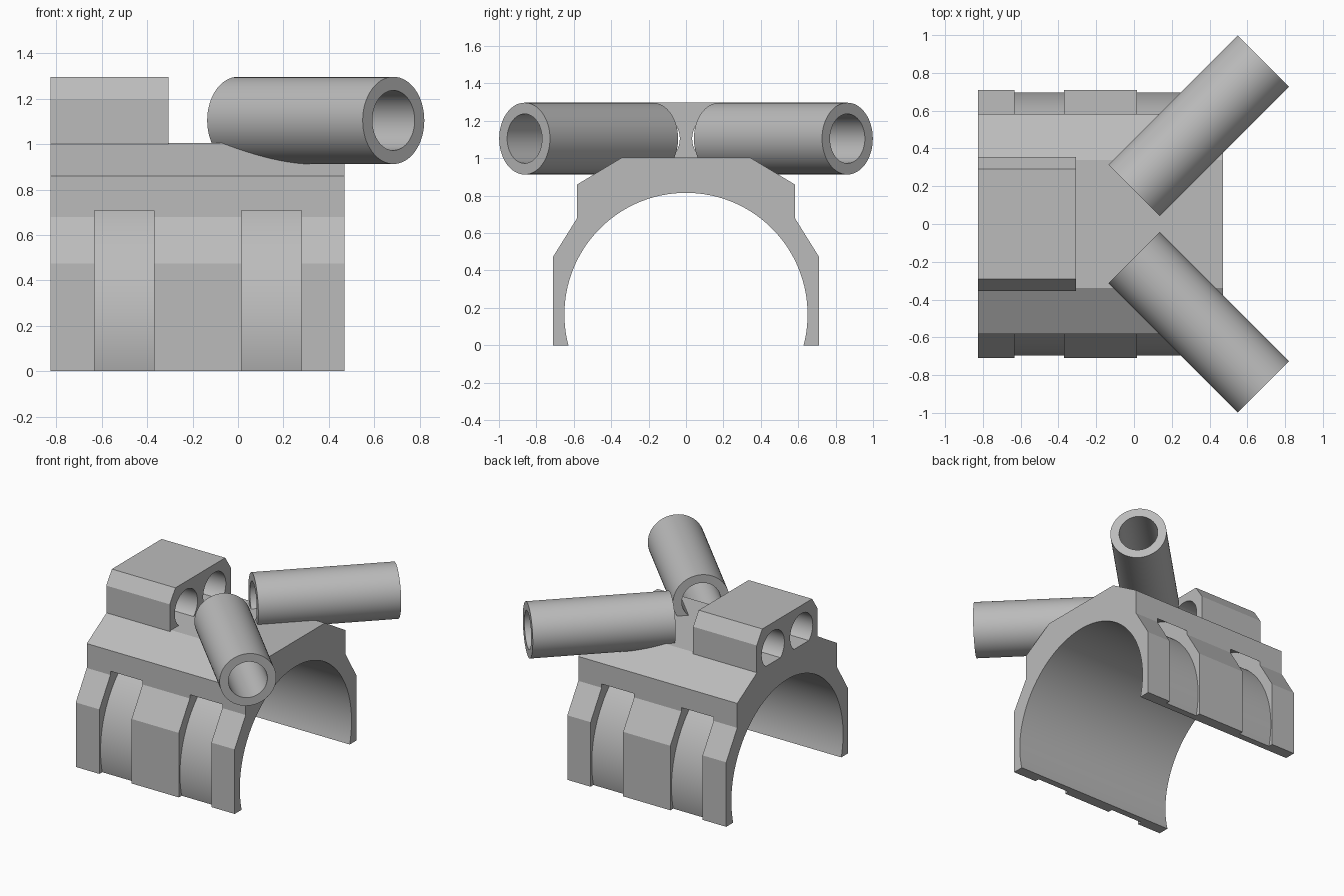
import bpy
import bmesh
from math import sin, cos, radians, asin, pi
from mathutils import Matrix, Vector

if "Cube" in bpy.data.objects:
    bpy.data.objects.remove(bpy.data.objects["Cube"], do_unlink=True)

grey = bpy.data.materials.new("plain_grey")
grey.use_nodes = True
grey.diffuse_color = (0.5, 0.5, 0.5, 1)
grey.node_tree.nodes["Principled BSDF"].inputs["Base Color"].default_value = (0.5, 0.5, 0.5, 1)

BACK, FRONT = -0.825, 0.47      # ends of the saddle along x
ARC_Z = 0.165                   # height of the saddle's arc centre
BORE_Z, BORE_R = 1.105, 0.132   # shared by the tubes and the block


def make_object(name, bm):
    bmesh.ops.recalc_face_normals(bm, faces=bm.faces)
    mesh = bpy.data.meshes.new(name)
    bm.to_mesh(mesh)
    bm.free()
    mesh.materials.append(grey)
    obj = bpy.data.objects.new(name, mesh)
    bpy.context.collection.objects.link(obj)
    return obj


def prism(name, outline, x0, x1):
    """Extrude a closed (y, z) outline along x."""
    bm = bmesh.new()
    face = bm.faces.new([bm.verts.new((x0, y, z)) for y, z in outline])
    grown = bmesh.ops.extrude_face_region(bm, geom=[face])["geom"]
    verts = [g for g in grown if isinstance(g, bmesh.types.BMVert)]
    bmesh.ops.translate(bm, verts=verts, vec=(x1 - x0, 0, 0))
    return make_object(name, bm)


def arc(radius, start, end, steps=96):
    """Points on an arc about the saddle's centre line."""
    angles = [start + (end - start) * i / steps for i in range(steps + 1)]
    return [(radius * cos(a), ARC_Z + radius * sin(a)) for a in angles]


def rod(name, start, end, radius):
    start, end = Vector(start), Vector(end)
    axis = end - start
    turn = axis.to_track_quat("Z", "Y").to_matrix().to_4x4()
    bm = bmesh.new()
    bmesh.ops.create_cone(bm, cap_ends=True, segments=64, radius1=radius, radius2=radius,
                          depth=axis.length, matrix=Matrix.Translation((start + end) / 2) @ turn)
    return make_object(name, bm)


def cut(obj, cutter):
    mod = obj.modifiers.new("cut", "BOOLEAN")
    mod.operation = "DIFFERENCE"
    mod.solver = "EXACT"
    mod.object = cutter
    bpy.context.view_layer.objects.active = obj
    bpy.ops.object.modifier_apply(modifier=mod.name)
    bpy.data.objects.remove(cutter, do_unlink=True)


# Saddle: faceted outside, round inside
side = [(0.71, 0), (0.71, 0.475), (0.582, 0.68), (0.582, 0.86), (0.34, 1.005)]
inner_r = 0.65
low = asin(-ARC_Z / inner_r)
outline = side + [(-y, z) for y, z in reversed(side)] + arc(inner_r, pi - low, low)
saddle = prism("saddle", outline, BACK, FRONT)

# Curved strap slots running through the saddle wall
for x0, x1 in ((-0.632, -0.37), (0.015, 0.28)):
    a0, a1 = radians(-30), radians(210)
    cut(saddle, prism("slot_cutter", arc(0.697, a0, a1) + arc(0.796, a1, a0), x0, x1))

# Chamfered block with twin bores
half = [(0.355, 1.0), (0.355, 1.2), (0.29, 1.297)]
block = prism("twin_bore_block", half + [(-y, z) for y, z in reversed(half)], BACK, -0.307)
for s in (-1, 1):
    cut(block, rod("bore_cutter", (-1, s * 0.165, BORE_Z), (0, s * 0.165, BORE_Z), BORE_R))

# Two splayed tubes
tubes = []
for s, name in ((-1, "front_tube"), (1, "back_tube")):
    inner = Vector((0, s * 0.178, BORE_Z))
    outer = Vector((0.685, s * 0.863, BORE_Z))
    over = (outer - inner) * 0.1
    tube = rod(name, inner, outer, 0.192)
    cut(tube, rod("bore_cutter", inner - over, outer + over, BORE_R))
    tubes.append(tube)

# Smooth the round walls, keep the facets crisp
bpy.ops.object.select_all(action="DESELECT")
for obj in [saddle, block] + tubes:
    obj.select_set(True)
bpy.context.view_layer.objects.active = saddle
bpy.ops.object.shade_smooth_by_angle(angle=radians(20))
